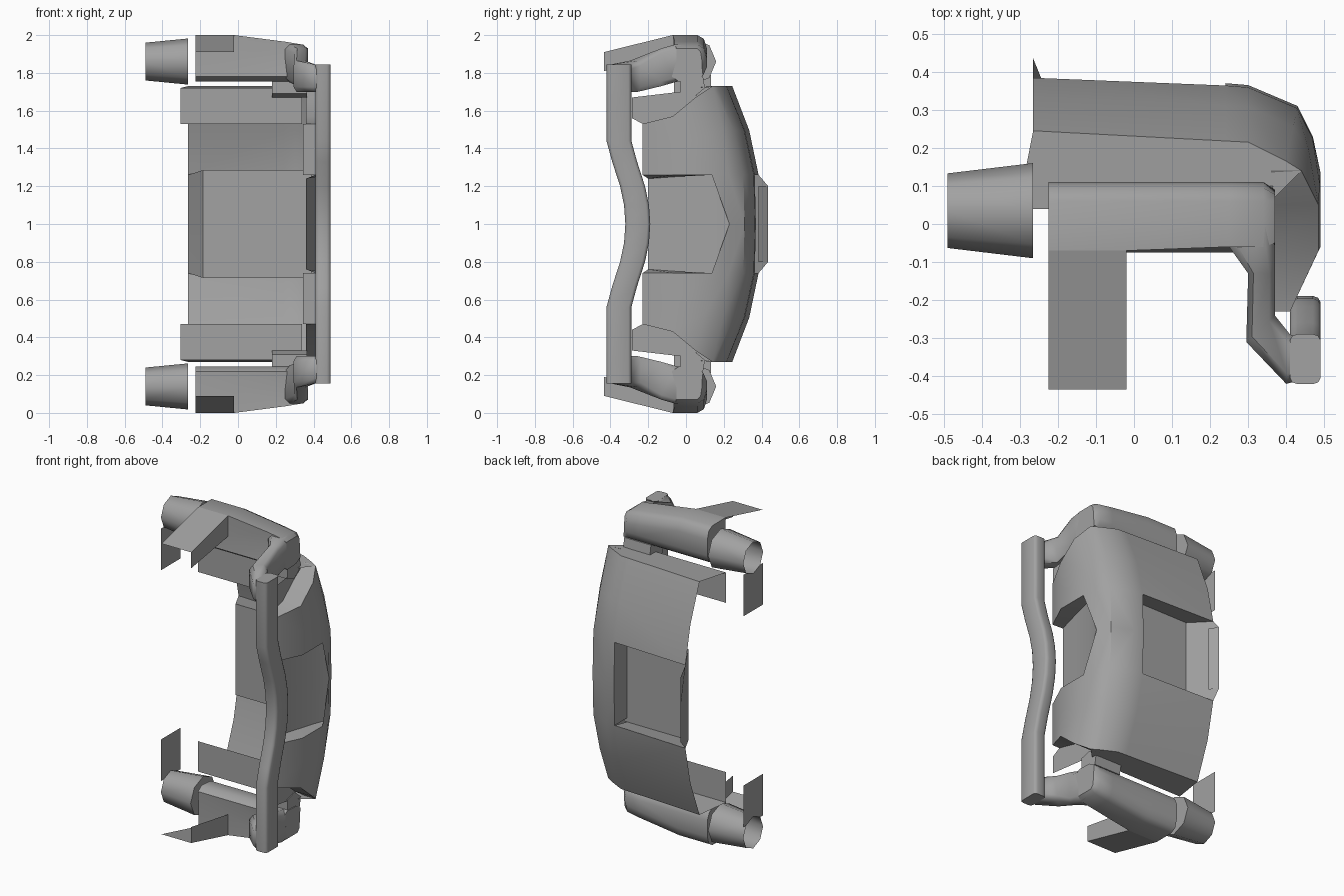
import bpy, bmesh, math

if "Cube" in bpy.data.objects:
    bpy.data.objects.remove(bpy.data.objects["Cube"])

grey = bpy.data.materials.new("mid_grey")
grey.diffuse_color = (.36, .36, .36, 1)
grey.use_nodes = True
grey.node_tree.nodes["Principled BSDF"].inputs["Base Color"].default_value = grey.diffuse_color


def make(name, polys, mirror=True, angle=30):
    """Mesh from polygons (x, y, h), h measured from mid height; mirrored in z."""
    bm = bmesh.new()
    for p in polys:
        bm.faces.new([bm.verts.new(v) for v in p])
    bmesh.ops.remove_doubles(bm, verts=bm.verts, dist=0.0005)
    bmesh.ops.recalc_face_normals(bm, faces=bm.faces)
    me = bpy.data.meshes.new(name)
    bm.to_mesh(me)
    bm.free()
    me.materials.append(grey)
    ob = bpy.data.objects.new(name, me)
    ob.location.z = 1
    bpy.context.collection.objects.link(ob)
    if mirror:
        m = ob.modifiers.new("mirror", 'MIRROR')
        m.use_axis = (False, False, True)
        m.merge_threshold = 0.001
    bpy.ops.object.select_all(action='DESELECT')
    ob.select_set(True)
    bpy.context.view_layer.objects.active = ob
    bpy.ops.object.shade_smooth_by_angle(angle=math.radians(angle))
    return ob


def loft(rings, cap0=True, cap1=True):
    polys = []
    for a, b in zip(rings, rings[1:]):
        n = len(a)
        polys += [[a[i], a[(i + 1) % n], b[(i + 1) % n], b[i]] for i in range(n)]
    if cap0:
        polys.append(rings[0])
    if cap1:
        polys.append(rings[-1])
    return polys


def lerp(a, b, t):
    return a + (b - a) * t


# curved shell: columns hold mid-height (x, y) and end (x, y, h)
cols = [((-.265, .39), (-.265, .245, .73)),
        ((.24, .37), (.24, .218, .73)),
        ((.30, .365), (.30, .215, .73)),
        ((.43, .31), (.40, .165, .73)),
        ((.47, .23), (.44, .14, .73)),
        ((.49, .14), (.485, .05, .67)),
        ((.49, -.06), (.485, -.07, .57)),
        ((.41, -.23), (.41, -.23, .53))]
rows = []
for f, t in ((None, 0), (0, .04), (.5, .38), (1, 1)):
    rows.append([(lerp(m[0], e[0], t), lerp(m[1], e[1], t),
                  0 if f is None else lerp(.26, e[2], f)) for m, e in cols])
shell = []
for r in range(3):
    for c in range(7):
        if r == 0 and c not in (1, 2, 3):   # openings for back and side recess
            continue
        shell.append([rows[r][c], rows[r][c + 1], rows[r + 1][c + 1], rows[r + 1][c]])
# rounded corner of the side opening
shell.append([rows[1][4], rows[1][5], (.47, .23, 0)])
# inward lips along the side ends and the front edge
for c in (4, 5, 6):
    a, b = rows[3][c], rows[3][c + 1]
    shell.append([a, b, (.36, b[1], b[2]), (.36, a[1], a[2])])
for r in (1, 2):
    a, b = rows[r][7], rows[r + 1][7]
    shell.append([a, b, (.345, -.2, b[2]), (.345, -.2, a[2])])
make("curved_shell", shell, angle=38)

# inner side wall behind the shell end
make("inner_wall", [[(.36, -.285, .56), (.36, -.285, .67), (.36, -.03, .70),
                     (.36, .06, .68), (.36, .03, .62), (.36, -.07, .57), (.36, -.23, .53)]])

# end flange folding forward, then hanging behind the opening
make("shell_flange", [
    [(-.265, .245, .73), (.3, .215, .73), (.34, .04, .72), (-.305, .04, .72)],
    [(.3, .215, .73), (.40, .165, .73), (.44, .14, .73), (.34, .04, .72)],
    [(-.305, .04, .72), (.34, .04, .72), (.34, .04, .53), (-.305, .04, .53)]])

# back recess with floor, ramp and walls
y0, y1 = rows[1][0][1], rows[1][1][1]
make("back_recess", [
    [(-.185, .24, 0), (.39, .24, 0), (.39, .24, .285), (-.185, .24, .285)],
    [(-.185, .24, 0), (-.185, .24, .285), (-.265, y0, .26), (-.265, .435, .2), (-.265, .435, 0)],
    [(-.265, y0, .26), (-.185, .24, .285), (.24, .24, .285), (.24, y1, .26)],
    [(.24, .37, 0), (.24, y1, .26), (.24, .24, .26), (.24, .24, 0)],
    [(-.265, .435, 0), (-.265, .435, .2), (-.23, .385, .2), (-.23, .385, 0)]], angle=20)

# side recess sinking towards the front
r1 = rows[1]
inner = [r1[4], (.43, .13, .26), (.39, -.06, .25), (.36, -.2, .24)]
side = []
for i in range(3):
    a, b = inner[i], inner[i + 1]
    side.append([a, b, (b[0], b[1], 0), (a[0] if i else .47, a[1] if i else .23, 0)])
    side.append([r1[4 + i], r1[5 + i], b, a] if i else [r1[4], r1[5], b])
make("side_recess", side)

# wavy grip bar with a rounded box section
section = [(.04, -.05), (.04, .05), (.034, .061), (.02, .066), (-.02, .066), (-.034, .061),
           (-.04, .05), (-.04, -.05), (-.034, -.061), (-.02, -.066), (.02, -.066), (.034, -.061)]
path = [(-.845, -.355), (-.44, -.355), (-.33, -.325), (-.2, -.283), (-.1, -.262), (0, -.255)]
path += [(-h, y) for h, y in path[-2::-1]]
make("grip_bar", loft([[(.45 + dx, y + dy, h) for dx, dy in section] for h, y in path]),
     mirror=False, angle=50)


# end arm along x: rounded back, stepped front under a roof edge
def arm_ring(x, top, yf, yb):
    return [(x, yf, top), (x, .06, top), (x, lerp(.06, yb, .7), top - .02), (x, yb, top - .07),
            (x, yb, .83), (x, .09, .785), (x, .05, .76), (x, -.04, .755), (x, -.075, .78), (x, yf, .87)]


make("end_arm", loft([arm_ring(-.225, 1.0, -.07, .11), arm_ring(-.02, 1.0, -.07, .11),
                      arm_ring(.25, .965, -.06, .11), arm_ring(.34, .95, -.06, .11),
                      arm_ring(.37, .93, -.05, .085)]), angle=48)


# elbow bending forward to the grip bar
def elbow_ring(xa, ya, xb, yb, lo, hi):
    b = .025
    pts = [(0, lo + b), (.2, lo), (.8, lo), (1, lo + b),
           (1, hi - b), (.8, hi), (.2, hi), (0, hi - b)]
    return [(lerp(xa, xb, t), lerp(ya, yb, t), h) for t, h in pts]


make("elbow", loft([elbow_ring(.25, .02, .368, .02, .77, .945),
                    elbow_ring(.25, -.06, .37, -.06, .75, .95),
                    elbow_ring(.30, -.13, .37, -.13, .73, .93),
                    elbow_ring(.295, -.31, .37, -.24, .70, .865),
                    elbow_ring(.40, -.42, .41, -.29, .70, .845),
                    elbow_ring(.44, -.41, .44, -.30, .70, .84)]), angle=50)

# sloping flap and its web
make("arm_flap", [
    [(-.225, -.07, 1), (-.02, -.07, 1), (-.02, -.435, .91), (-.225, -.435, .91)],
    [(-.02, -.07, 1), (-.02, -.435, .91), (-.02, -.435, .81), (-.02, -.07, .87)]])

# block joining the arm to the shell
make("arm_joint", loft([[(x, -.03, .69), (x, .04, .67), (x, .10, .72), (x, .09, .78), (x, -.03, .78)]
                        for x in (.18, .365)]))


# tapered nozzle, open at the outer end
def octagon(x, ry, rz):
    return [(x, .035 + ry * math.cos(k * math.pi / 4),
             .86 + rz * math.sin(k * math.pi / 4)) for k in range(8)]


make("nozzle", loft([octagon(-.49, .098, .1), octagon(-.265, .125, .122)], cap0=False), angle=50)

# thin tab beside the nozzle mouth
make("nozzle_tab", [[(-.49, -.063, .53), (-.49, .133, .53), (-.49, .133, .79), (-.49, .105, .79),
                     (-.49, .035, .76), (-.49, -.035, .79), (-.49, -.063, .79)]])
